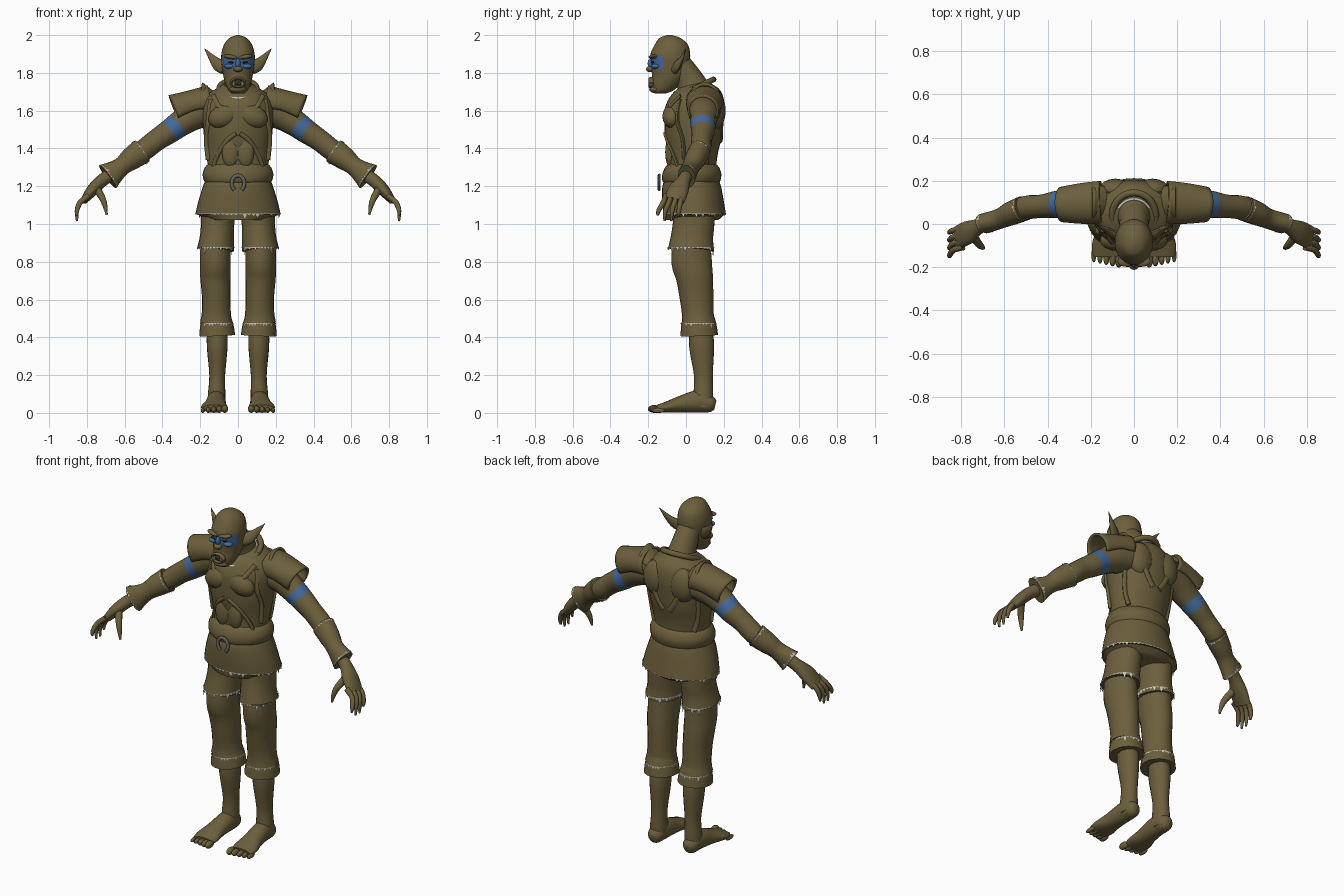
import bpy, bmesh, math, random
from mathutils import Vector, Matrix

random.seed(4)
if "Cube" in bpy.data.objects:
    bpy.data.objects.remove(bpy.data.objects["Cube"])
X, Y, Z = Vector((1, 0, 0)), Vector((0, 1, 0)), Vector((0, 0, 1))
TURN = 2 * math.pi


def material(name, rgb):
    m = bpy.data.materials.new(name)
    m.use_nodes = True
    m.diffuse_color = (*rgb, 1)
    shader = next(n for n in m.node_tree.nodes if n.type == 'BSDF_PRINCIPLED')
    shader.inputs["Base Color"].default_value = (*rgb, 1)
    shader.inputs["Roughness"].default_value = .8
    return m


olive = material("olive brown", (.15, .115, .046))
blue = material("war paint blue", (.06, .145, .33))
pale = material("pale grey", (.55, .55, .53))
iron = material("iron grey", (.13, .125, .11))
dark = material("dark brown", (.04, .028, .014))


def finish(name, bm, mats, mirror=False, paint=None, smooth=True):
    """Turn a bmesh into a named object, optionally painted and mirrored."""
    bmesh.ops.recalc_face_normals(bm, faces=bm.faces)
    for f in bm.faces:
        if paint:
            f.material_index = int(paint(f.calc_center_median()))
        f.smooth = smooth
    mesh = bpy.data.meshes.new(name)
    bm.to_mesh(mesh)
    bm.free()
    if smooth:
        mesh.set_sharp_from_angle(angle=math.radians(50))
    for m in mats:
        mesh.materials.append(m)
    ob = bpy.data.objects.new(name, mesh)
    bpy.context.collection.objects.link(ob)
    if mirror:
        ob.modifiers.new("mirror", 'MIRROR')
    return ob


def refine(rows, steps):
    """Smoothly interpolate rows of numbers."""
    rows = [Vector(r) for r in rows]
    out = []
    for i in range(len(rows) - 1):
        a, b, c, d = (rows[min(max(i + k, 0), len(rows) - 1)] for k in (-1, 0, 1, 2))
        for s in range(steps):
            t = s / steps
            out.append(b + (c - a) * (t / 2) + (a * 2 - b * 5 + c * 4 - d) * (t * t / 2)
                       + (b * 3 - a - c * 3 + d) * (t ** 3 / 2))
    return out + [rows[-1]]


def frame(t, ref):
    v = (ref - t * ref.dot(t)).normalized()
    return t.cross(v), v


def tube(name, rows, mats=(olive,), mirror=False, ref=Y, flat=False, n=20, steps=4, arc=None, paint=None):
    """Loft ellipses along a path; rows hold x, y, z, radius along ref, other radius."""
    pts = refine(rows, steps)
    bm = bmesh.new()
    rings = []
    for i, p in enumerate(pts):
        t = (pts[min(i + 1, len(pts) - 1)] - pts[max(i - 1, 0)])[:3]
        u, v = frame(Z if flat else Vector(t).normalized(), ref)
        ring = []
        for k in range(n + (1 if arc else 0)):
            a = arc[0] + (arc[1] - arc[0]) * k / n if arc else TURN * k / n
            co = Vector(p[:3]) + v * (max(p[3], .001) * math.cos(a)) + u * (max(p[4], .001) * math.sin(a))
            ring.append(bm.verts.new(co))
        rings.append(ring)
    for r, s in zip(rings, rings[1:]):
        for k in range(n):
            j = (k + 1) % len(r)
            bm.faces.new((r[k], r[j], s[j], s[k]))
    if not arc:
        bm.faces.new(rings[0])
        bm.faces.new(rings[-1])
    return finish(name, bm, mats, mirror, paint)


def body(name, rows, **kw):
    """Horizontal loft; rows hold height, half width, front y, back y."""
    return tube(name, [(0, (f + b) / 2, z, (b - f) / 2, w) for z, w, f, b in rows], flat=True, n=32, **kw)


def blob(name, loc, size, mat=olive, mirror=False, tilt=0):
    bm = bmesh.new()
    m = Matrix.Translation(loc) @ Matrix.Rotation(tilt, 4, 'Y') @ Matrix.Diagonal((*size, 1))
    bmesh.ops.create_uvsphere(bm, u_segments=16, v_segments=10, radius=1, matrix=m)
    return finish(name, bm, (mat,), mirror)


def ragged(name, centre, axis, ra, rb, size, n=36, mirror=True):
    """Torn trim: a ring of small uneven points lying on a hem."""
    axis = Vector(axis).normalized()
    u, v = frame(axis, Y)
    bm = bmesh.new()
    for k in range(n):
        def at(s, drop):
            a = TURN * (k + s) / n
            return bm.verts.new(Vector(centre) + v * (ra * math.cos(a)) + u * (rb * math.sin(a)) + axis * drop)
        low = size * random.choice((.15, .2, .3, .5, 1))
        bm.faces.new((at(0, 0), at(1, 0), at(.8, -low * .5), at(.5, -low)))
    return finish(name, bm, (pale,), mirror, smooth=False)


# Torso, waist roll and tunic skirt
TORSO = [(1.22, .165, -.11, .165), (1.3, .16, -.095, .16), (1.38, .17, -.095, .17), (1.46, .18, -.11, .19),
         (1.55, .187, -.115, .2), (1.62, .187, -.11, .205), (1.68, .165, -.08, .195),
         (1.72, .11, -.04, .17), (1.75, .06, 0, .12)]
body("torso", TORSO)
body("waist_roll", [(1.32, .155, -.09, .155), (1.3, .175, -.11, .175), (1.265, .187, -.125, .187),
                    (1.23, .18, -.125, .182), (1.21, .165, -.11, .17)])
body("tunic_skirt", [(1.27, .16, -.1, .16), (1.2, .185, -.125, .185), (1.12, .21, -.125, .2), (1.05, .226, -.12, .212)])
body("skirt_hem", [(1.055, .222, -.12, .21), (1.02, .16, -.115, .17)])
ragged("skirt_trim", (0, .046, 1.055), Z, .168, .228, .025, 60, False)


def on_torso(x, z, side):
    """Row for a thin cord lying on the front (-1) or back (1) of the torso."""
    lo, hi = next((a, b) for a, b in zip(TORSO, TORSO[1:]) if z <= b[0])
    t = (z - lo[0]) / (hi[0] - lo[0])
    w, f, b = (lo[i] + (hi[i] - lo[i]) * t for i in (1, 2, 3))
    depth = math.sqrt(max(0, 1 - (x / w) ** 2)) * (b - f) / 2
    return (x, (f + b) / 2 + side * depth, z)


def strap(name, path, side, wide):
    tube(name, [(*on_torso(x, z, side), .01, wide) for x, z in path], mirror=True, n=8)


# Chest and back muscles, vest edges and straps
blob("chest_muscles", (.075, -.075, 1.57), (.085, .05, .06), mirror=True, tilt=.35)
blob("belly_muscles", (.04, -.085, 1.38), (.045, .025, .08), mirror=True)
blob("shoulder_blades", (.085, .155, 1.6), (.08, .055, .1), mirror=True)
strap("rib_edges", [(.01, 1.48), (.06, 1.44), (.11, 1.36), (.13, 1.3)], -1, .012)
strap("vest_edges", [(.14, 1.66), (.155, 1.55), (.165, 1.45), (.155, 1.34)], -1, .016)
strap("front_straps", [(.13, 1.68), (.1, 1.62), (.05, 1.57)], -1, .014)
strap("back_straps", [(.12, 1.69), (.1, 1.6), (.06, 1.5), (.02, 1.44)], 1, .018)
strap("back_vest_edges", [(.15, 1.64), (.16, 1.52), (.15, 1.4), (.13, 1.32)], 1, .016)

# Horseshoe buckle
shoe = [math.radians(a) for a in range(-55, 236, 29)]
tube("horseshoe_buckle", [(.033 * math.cos(a), -.142, 1.215 + .042 * math.sin(a), .008, .01) for a in shoe],
     (iron,), n=8, steps=2)


# Neck, collar and chain
def hoop(name, y, z, rx, ry, rise, thick, mat):
    turns = [TURN * k / 28 for k in range(29)]
    tube(name, [(rx * math.cos(a), y + ry * math.sin(a), z + rise * math.sin(a), thick, thick) for a in turns],
         (mat,), ref=Z, n=8, steps=1)


tube("neck", [(0, .05, 1.68, .1, .09), (0, .02, 1.76, .075, .07), (0, -.04, 1.85, .065, .065)])
hoop("collar", .04, 1.715, .1, .105, .05, .016, olive)
hoop("neck_chain", .015, 1.71, .086, .1, .045, .007, pale)

# Head with a painted band across the eyes
HEAD = [(1.69, .03, -.165, -.11), (1.705, .05, -.18, -.07), (1.74, .066, -.185, -.03), (1.78, .077, -.18, 0),
        (1.82, .083, -.183, .012), (1.86, .088, -.185, .02), (1.9, .088, -.188, .022), (1.95, .074, -.165, .01),
        (1.985, .045, -.14, -.03), (2, .008, -.1, -.075)]
body("head", HEAD, mats=(olive, blue), paint=lambda c: 1.817 < c.z < 1.888 and c.y < -.115)
blob("brows", (.035, -.172, 1.884), (.042, .026, .012), mirror=True, tilt=-.15)
blob("eyes", (.036, -.176, 1.856), (.018, .009, .005), dark, True, -.15)
blob("cheeks", (.045, -.16, 1.835), (.03, .024, .014), blue, True)
blob("nose_bridge", (0, -.185, 1.85), (.013, .018, .026), blue)
blob("nose", (0, -.19, 1.82), (.024, .022, .016))
blob("jaw", (0, -.16, 1.713), (.045, .035, .02))
blob("mouth", (0, -.181, 1.748), (.03, .012, .018), dark)
lips = [TURN * k / 20 for k in range(21)]
tube("lips", [(.036 * math.cos(a), -.184, 1.748 + .023 * math.sin(a), .014, .008) for a in lips], n=8, steps=1)
blob("tusks", (.022, -.192, 1.742), (.005, .005, .012), pale, True)
tube("ears", [(.07, -.06, 1.82, .02, .03), (.1, -.045, 1.84, .018, .034), (.13, -.025, 1.87, .012, .022),
              (.178, 0, 1.93, .001, .001)], mirror=True, n=12)

# Arms with painted bands
tube("arms", [(.13, .095, 1.6, .09, .08), (.22, .095, 1.58, .08, .078), (.3, .09, 1.535, .068, .07),
              (.36, .09, 1.492, .063, .064), (.43, .082, 1.445, .054, .058), (.5, .075, 1.39, .055, .056),
              (.57, .05, 1.34, .045, .045), (.68, .005, 1.255, .032, .036)], (olive, blue), True, steps=8,
     paint=lambda c: .245 < c.x * .8 - (c.z - 1.52) * .6 < .365 - .06)

# Shoulder plates
tube("shoulder_plates", [(.15, .1, 1.65, .1, .085), (.24, .095, 1.635, .095, .075), (.335, .09, 1.6, .082, .088)],
     mirror=True, arc=(-.5, math.pi + .5)).modifiers.new("thickness", 'SOLIDIFY').thickness = .012
tube("standing_plates", [(.12, .1, 1.63, .08, .06), (.16, .1, 1.635, .085, .085), (.2, .1, 1.64, .09, .11)],
     mirror=True, arc=(.4, math.pi - .4)).modifiers.new("thickness", 'SOLIDIFY').thickness = .012

# Bracers and their torn ends
tube("bracers", [(.51, .072, 1.385, .058, .068), (.57, .048, 1.342, .055, .06), (.62, .025, 1.302, .047, .05),
                 (.69, .003, 1.25, .047, .075)], mirror=True)
ragged("bracer_upper_trim", (.516, .07, 1.38), (-.7, .25, .5), .061, .07, .012, 24)
ragged("bracer_lower_trim", (.685, .004, 1.254), (.75, -.2, -.55), .049, .074, .02, 24)

# Hands: palm, four fingers and a thumb
tube("palms", [(.66, .01, 1.27, .032, .036), (.72, -.012, 1.23, .036, .034), (.77, -.04, 1.18, .055, .032),
               (.815, -.062, 1.125, .055, .02)], mirror=True)
for i, reach in enumerate((.03, 0, 0, .025)):
    y = -.108 + .03 * i
    tube(f"finger_{i + 1}", [(.79, y, 1.15, .014, .016), (.835, y - .012, 1.115, .014, .015),
                             (.853, y * 1.2 - .016, 1.07, .012, .012), (.852, y * 1.2 - .02, 1.015 + reach, .006, .006)],
         mirror=True, n=10)
tube("thumbs", [(.75, -.05, 1.19, .022, .022), (.72, -.09, 1.14, .018, .018), (.705, -.105, 1.1, .014, .014),
                (.695, -.112, 1.05, .006, .006)], mirror=True, n=10)

# Trousers in two flared tiers
tube("upper_trousers", [(.1, .045, 1.12, .11, .095), (.108, .04, 1, .11, .088), (.112, .032, .93, .112, .09),
                        (.118, .027, .865, .122, .098)], mirror=True)
tube("lower_trousers", [(.12, .03, .9, .1, .08), (.12, .03, .8, .107, .08), (.12, .045, .72, .098, .08),
                        (.115, .055, .62, .09, .076), (.115, .062, .53, .084, .077), (.115, .065, .48, .088, .086)],
     mirror=True)
tube("trouser_cuffs", [(.115, .064, .51, .084, .076), (.112, .068, .46, .094, .089), (.11, .07, .41, .1, .095)],
     mirror=True)
ragged("thigh_trim", (.118, .027, .877), Z, .124, .1, .045)
ragged("cuff_trim", (.113, .067, .475), Z, .095, .089, .03)

# Shins, feet and toes
tube("shins", [(.11, .08, .45, .06, .054), (.11, .083, .35, .066, .055), (.11, .092, .2, .05, .042),
               (.113, .092, .1, .052, .046), (.115, .092, .03, .05, .045)], mirror=True)
tube("feet", [(.115, .155, .04, .02, .025), (.115, .13, .046, .042, .044), (.115, .06, .06, .05, .058),
              (.12, -.03, .045, .056, .044), (.125, -.1, .031, .07, .03), (.125, -.15, .023, .064, .02)],
     mirror=True, ref=X)
for i in range(5):
    big = .021 - .002 * i
    blob(f"toe_{i + 1}", (.07 + .029 * i, -.168 + .006 * i, big), (big * .85, .034, big), mirror=True)
